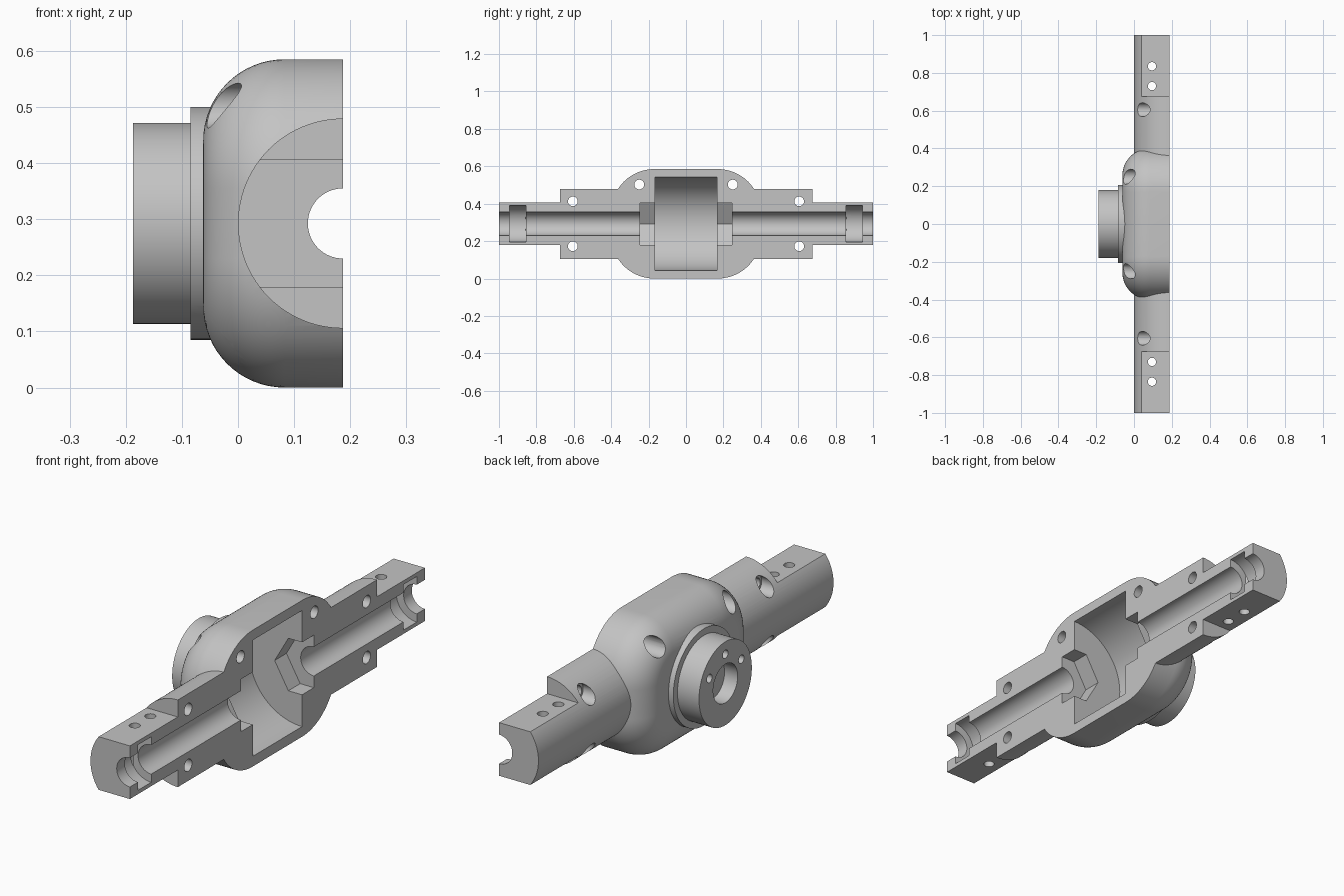
import bpy, bmesh
from math import pi, sin, cos, sqrt
from mathutils import Matrix, Vector

cube = bpy.data.objects.get("Cube")
if cube:
    bpy.data.objects.remove(cube, do_unlink=True)

SPLIT, MID = 0.187, 0.2925      # axle centre line in x and z

steel = bpy.data.materials.new("grey_metal")
steel.use_nodes = True
grey = (0.55, 0.55, 0.55, 1)
steel.diffuse_color = grey
steel.node_tree.nodes["Principled BSDF"].inputs["Base Color"].default_value = grey


def add_object(name, bm):
    bmesh.ops.recalc_face_normals(bm, faces=bm.faces)
    mesh = bpy.data.meshes.new(name)
    bm.to_mesh(mesh)
    bm.free()
    mesh.materials.append(steel)
    ob = bpy.data.objects.new(name, mesh)
    bpy.context.collection.objects.link(ob)
    return ob


def rod(name, axis, radius, start, end, centre, sides=48, turn=0):
    """Cylinder along an axis from start to end; centre gives the other two coordinates."""
    bm = bmesh.new()
    bmesh.ops.create_cone(bm, cap_ends=True, segments=sides, radius1=radius,
                          radius2=radius, depth=end - start)
    mid = (start + end) / 2
    a, b = centre
    place = {"x": (mid, a, b), "y": (a, mid, b), "z": (a, b, mid)}[axis]
    tilt = {"x": Matrix.Rotation(pi / 2, 4, "Y"),
            "y": Matrix.Rotation(pi / 2, 4, "X"), "z": Matrix()}[axis]
    bm.transform(Matrix.Translation(place) @ tilt @ Matrix.Rotation(turn, 4, "Z"))
    return add_object(name, bm)


def block(name, low, high):
    bm = bmesh.new()
    bmesh.ops.create_cube(bm, size=1)
    low, high = Vector(low), Vector(high)
    bm.transform(Matrix.Translation((low + high) / 2) @ Matrix.Diagonal((*(high - low), 1)))
    return add_object(name, bm)


def combine(target, tool, operation="DIFFERENCE"):
    mod = target.modifiers.new("cut", "BOOLEAN")
    mod.operation, mod.solver, mod.object = operation, "EXACT", tool
    bpy.context.view_layer.update()
    graph = bpy.context.evaluated_depsgraph_get()
    mesh = bpy.data.meshes.new_from_object(target.evaluated_get(graph))
    target.modifiers.clear()
    target.data = mesh
    bpy.data.objects.remove(tool, do_unlink=True)


# Central body: rounded rectangle rings with a filleted outer edge
def body_ring(bm, x, inset, steps=20):
    r = 0.23 - inset
    ring = []
    for k, (sy, sz) in enumerate(((1, 1), (-1, 1), (-1, -1), (1, -1))):
        for i in range(steps + 1):
            t = (k + i / steps) * pi / 2
            ring.append(bm.verts.new((x, sy * 0.17 + r * cos(t), MID + sz * 0.0625 + r * sin(t))))
    return ring


bm = bmesh.new()
fillet, outer = 0.145, -0.062
rings = []
for i in range(17):
    t = i / 16 * pi / 2
    rings.append(body_ring(bm, outer + fillet * (1 - sin(t)), fillet * (1 - cos(t))))
rings.insert(0, body_ring(bm, SPLIT + 0.1, 0))
for a, b in zip(rings, rings[1:]):
    for i in range(len(a)):
        j = (i + 1) % len(a)
        bm.faces.new((a[i], a[j], b[j], b[i]))
bm.faces.new(rings[0])
bm.faces.new(rings[-1])
housing = add_object("axle_housing_half", bm)

# Axle tube with flats milled on both ends
tube = rod("tube", "y", 0.187, -1, 1, (SPLIT, MID), 96)
for side in (-1, 1):
    y0, y1 = sorted((side * 0.675, side * 1.2))
    combine(tube, block("flat", (-1, y0, MID + 0.114), (1, y1, 1)))
    combine(tube, block("flat", (-1, y0, -1), (1, y1, MID - 0.114)))
combine(housing, tube, "UNION")

# Flange and input boss
combine(housing, rod("flange", "x", 0.2075, -0.085, 0.03, (0, MID), 96), "UNION")
combine(housing, rod("boss", "x", 0.179, -0.187, 0.01, (0, MID), 96), "UNION")
combine(housing, rod("input_hole", "x", 0.083, -0.3, -0.125, (0, MID)))
for i in range(6):
    t = i * pi / 3
    centre = (0.125 * sin(t), MID + 0.125 * cos(t))
    combine(housing, rod("boss_hole", "x", 0.018, -0.3, -0.125, centre, 24))

# Open the split face, then cut the gear cavity, hexagonal pockets and shaft bore
combine(housing, block("split", (SPLIT, -2, -1), (2, 2, 2)))
axis = (SPLIT, MID)
combine(housing, rod("cavity", "y", 0.249, -0.167, 0.167, axis, 96))
combine(housing, rod("hex_pocket", "y", 0.13, -0.247, 0.247, axis, 6, pi / 2))
combine(housing, rod("bore", "y", 0.0625, -1.1, 1.1, axis, 64))

for side in (-1, 1):
    # Bearing grooves
    a, b = sorted((side * 0.855, side * 0.945))
    combine(housing, rod("groove", "y", 0.0975, a, b, axis, 64))
    # Counterbored clamp bolts on body and tube
    for y, dz, head, floor in ((0.25, 0.21, 0.04, 0.06), (0.605, 0.12, 0.037, 0.09)):
        for up in (-1, 1):
            centre = (side * y, MID + up * dz)
            combine(housing, rod("bolt_head", "x", head, -0.3, floor, centre, 32))
            combine(housing, rod("bolt_shaft", "x", 0.026, floor - 0.02, 0.4, centre, 32))
    # Mounting holes through the end flats
    for y in (0.73, 0.835):
        combine(housing, rod("mount_hole", "z", 0.022, -0.2, 0.8, (0.095, side * y), 24))

# Smooth the curved faces and keep the machined edges crisp
bpy.ops.object.select_all(action="DESELECT")
housing.select_set(True)
bpy.context.view_layer.objects.active = housing
bpy.ops.object.shade_smooth_by_angle(angle=pi / 6)
